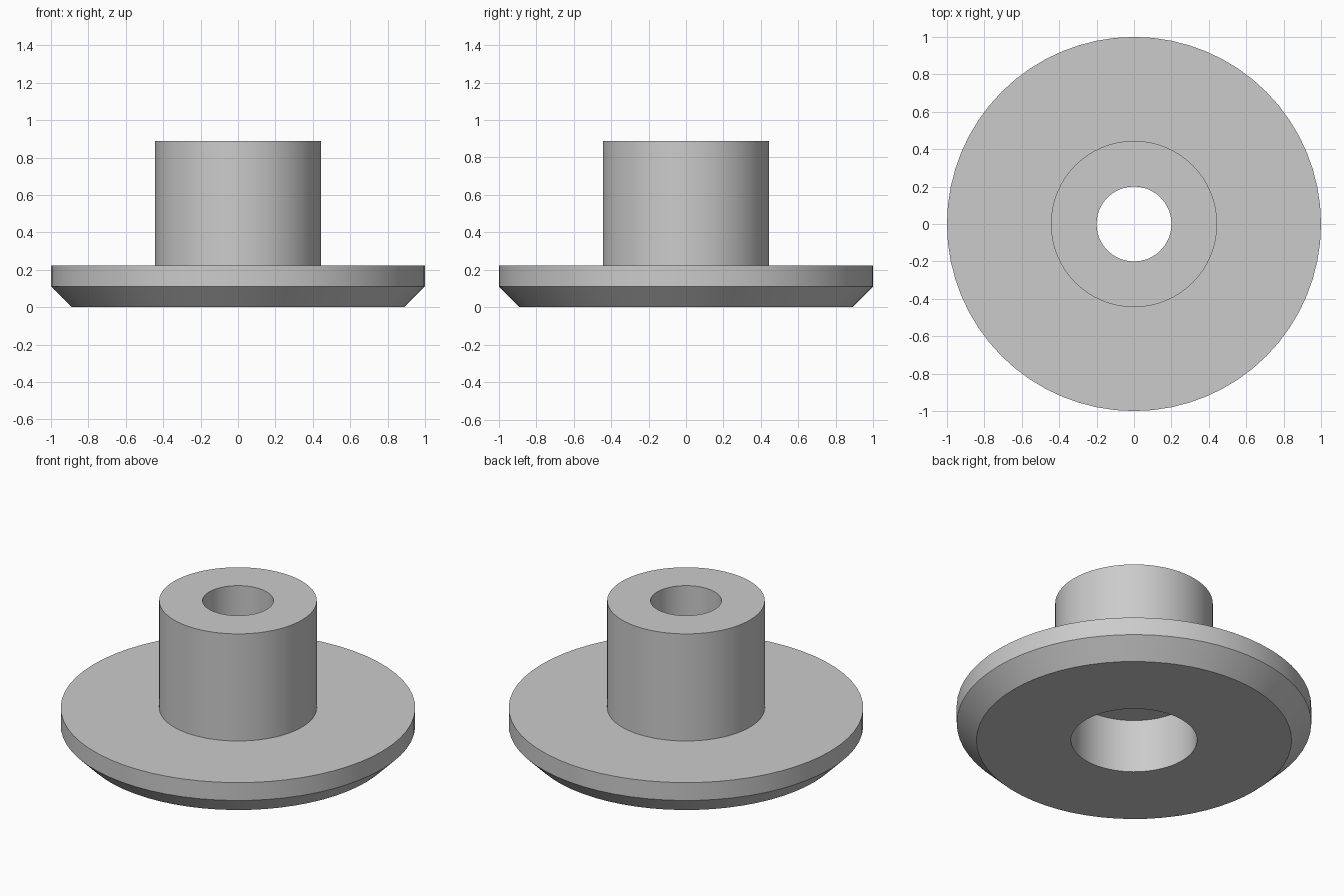
import bpy
import bmesh
import math

if "Cube" in bpy.data.objects:
    bpy.data.objects.remove(bpy.data.objects["Cube"], do_unlink=True)

SEGMENTS = 64
UNIT = 1 / 9  # flange radius is nine units

# Main sizes, in units
FLANGE_R, FLANGE_H, CHAMFER = 9, 2, 1
HUB_R, HUB_TOP = 4, 8
BORE_R = 1.8
RECESS_R, RECESS_TOP = 3.2, 3

# Plain grey material
grey = bpy.data.materials.new("plain grey")
grey.use_nodes = True
colour = (0.6, 0.6, 0.6, 1)
grey.diffuse_color = colour
grey.node_tree.nodes["Principled BSDF"].inputs["Base Color"].default_value = colour


def lathe(name, profile, material):
    """Revolve a closed (radius, height) outline around z."""
    bm = bmesh.new()
    verts = [bm.verts.new((r * UNIT, 0, z * UNIT)) for r, z in profile]
    edges = [bm.edges.new((v, verts[i - 1])) for i, v in enumerate(verts)]
    bmesh.ops.spin(bm, geom=verts + edges, cent=(0, 0, 0), axis=(0, 0, 1),
                   angle=math.tau, steps=SEGMENTS)
    bmesh.ops.remove_doubles(bm, verts=bm.verts[:], dist=1e-4)
    bmesh.ops.recalc_face_normals(bm, faces=bm.faces[:])
    mesh = bpy.data.meshes.new(name)
    bm.to_mesh(mesh)
    bm.free()
    mesh.materials.append(material)
    obj = bpy.data.objects.new(name, mesh)
    bpy.context.collection.objects.link(obj)
    return obj


# Chamfered flange and hub, with a stepped hole through the middle
bushing = lathe("flanged_bushing", [
    (RECESS_R, 0),
    (FLANGE_R - CHAMFER, 0),
    (FLANGE_R, CHAMFER),
    (FLANGE_R, FLANGE_H),
    (HUB_R, FLANGE_H),
    (HUB_R, HUB_TOP),
    (BORE_R, HUB_TOP),
    (BORE_R, RECESS_TOP),
    (RECESS_R, RECESS_TOP),
], grey)

# Smooth round walls, crisp rims
bpy.ops.object.select_all(action="DESELECT")
bushing.select_set(True)
bpy.context.view_layer.objects.active = bushing
bpy.ops.object.shade_smooth_by_angle(angle=math.radians(30))
